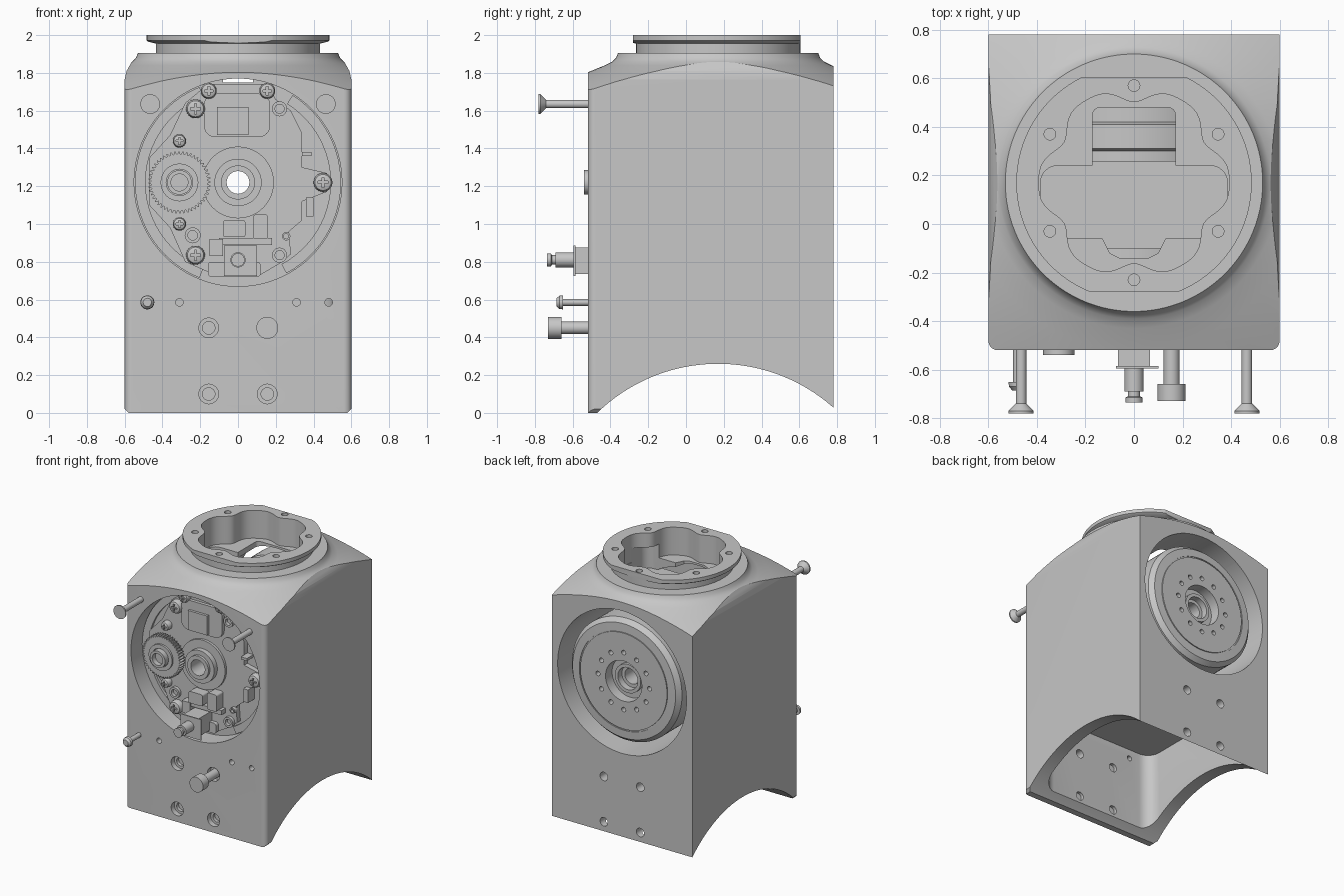
import bpy, bmesh
from math import sin, cos, pi, radians

old = bpy.data.objects.get("Cube")
if old:
    bpy.data.objects.remove(old)

metal = bpy.data.materials.new("grey metal")
metal.use_nodes = True
GREY = (0.57, 0.57, 0.57, 1)
metal.diffuse_color = GREY
metal.node_tree.nodes["Principled BSDF"].inputs["Base Color"].default_value = GREY

AX = 0.17            # y of the neck axis
HUB = 1.22           # z of the drive axis
parts = []


def place(axis, u, v, h):
    return {"X": (h, u, v), "Y": (u, h, v), "Z": (u, v, h)}[axis]


def skin(name, rings, tube=False):
    """Join equal-length point rings into a closed solid."""
    bm = bmesh.new()
    loops = [[bm.verts.new(p) for p in ring] for ring in rings]
    n = len(loops[0])
    pairs = list(zip(loops, loops[1:]))
    if tube:
        pairs.append((loops[-1], loops[0]))
    else:
        bm.faces.new(loops[0])
        bm.faces.new(loops[-1])
    for a, b in pairs:
        for i in range(n):
            j = (i + 1) % n
            bm.faces.new((a[i], a[j], b[j], b[i]))
    bmesh.ops.recalc_face_normals(bm, faces=bm.faces)
    mesh = bpy.data.meshes.new(name)
    bm.to_mesh(mesh)
    bm.free()
    mesh.materials.append(metal)
    ob = bpy.data.objects.new(name, mesh)
    bpy.context.collection.objects.link(ob)
    parts.append(ob)
    return ob


def lathe(name, profile, axis="Y", at=(0, 0), seg=32, tube=False):
    """Spin (radius, height) points round an axis."""
    return skin(name, [[place(axis, at[0] + r * cos(2 * pi * i / seg),
                              at[1] + r * sin(2 * pi * i / seg), h)
                        for i in range(seg)] for r, h in profile], tube)


def rod(name, x, z, r, y0, y1, seg=32):
    return lathe(name, [(r, y0), (r, y1)], "Y", (x, z), seg)


def prism(name, outline, lo, hi, axis="Y"):
    return skin(name, [[place(axis, u, v, h) for u, v in outline] for h in (lo, hi)])


def rounded(u0, u1, v0, v1, r, r_top=None, n=8):
    """Rectangle outline with rounded corners."""
    t = r if r_top is None else r_top
    corners = [(u1 - t, v1 - t, t, 0), (u0 + t, v1 - t, t, 1),
               (u0 + r, v0 + r, r, 2), (u1 - r, v0 + r, r, 3)]
    out = []
    for u, v, rad, q in corners:
        steps = n if rad else 0
        for i in range(steps + 1):
            a = (q + i / max(steps, 1)) * pi / 2
            out.append((u + rad * cos(a), v + rad * sin(a)))
    return out


def block(name, u0, u1, v0, v1, lo, hi, r=0.0, axis="Y"):
    return prism(name, rounded(u0, u1, v0, v1, r), lo, hi, axis)


def boolean(target, tools, op="DIFFERENCE"):
    """Apply booleans and remove the tools."""
    bpy.context.view_layer.objects.active = target
    for tool in tools:
        mod = target.modifiers.new("cut", "BOOLEAN")
        mod.operation, mod.object, mod.solver = op, tool, "EXACT"
        bpy.ops.object.modifier_apply(modifier=mod.name)
        parts.remove(tool)
        bpy.data.objects.remove(tool)
    return target


def screw(name, x, z, r, y):
    """Domed screw with a cross slot, facing the front."""
    head = lathe(name, [(r, y + 0.06), (r, y + 0.02), (r * 0.85, y + 0.006), (r * 0.5, y)], "Y", (x, z), 24)
    a, b = r * 0.55, r * 0.13
    boolean(head, [block("slot", x - a, x + a, z - b, z + b, y - 0.1, y + 0.015),
                   block("slot", x - b, x + b, z - a, z + a, y - 0.1, y + 0.015)])


# Housing: column with a spun crown, arched foot, drive bore and lower pocket
housing = prism("housing", rounded(-0.6, 0.6, -0.52, 0.78, 0.04, 0), 0, 1.95, "Z")
crown = lathe("crown", [(1.1, -0.1), (1.1, 1.61), (0.914, 1.705), (0.8, 1.757), (0.69, 1.803),
                        (0.6, 1.84), (0.56, 1.86), (0.54, 1.88), (0.53, 1.905)], "Z", (0, AX), 128)
boolean(housing, [crown], "INTERSECT")
lobes = []
for i in range(144):
    a = 2 * pi * i / 144
    r = 0.392 - 0.06 * (0.5 + 0.5 * cos(6 * (a - pi / 6))) ** 2
    lobes.append((r * cos(a), AX + r * sin(a)))
cuts = [lathe("arch", [(0.918, -1), (0.918, 1)], "X", (AX, -0.658), 160),
        rod("bore", 0, HUB, 0.55, -0.6, 0.9, 96),
        block("pocket", -0.5, 0.5, -0.42, 0.69, -0.1, 0.655, 0.1, "Z"),
        prism("well", lobes, 1.785, 2.1, "Z"),
        block("slot", -0.385, 0.385, -0.06, 0.24, 1.5, 1.9, 0.07, "Z"),
        block("slot", -0.17, 0.17, 0.15, 0.48, 1.5, 1.9, 0.03, "Z"),
        prism("slot", [(-0.16, 0), (-0.1, -0.12), (-0.06, -0.14), (0.06, -0.14), (0.1, -0.12), (0.16, 0)],
              1.5, 1.9, "Z")]
for s in (-1, 1):
    # Trimmed foot corners and softened upper side edges
    cuts += [prism("foot_trim", [(s * 0.57, -0.01), (s * 0.62, -0.01), (s * 0.62, 0.04)], -0.7, 0.9),
             prism("edge_trim", [(s * 0.601, 1.76), (s * 0.59, 1.81), (s * 0.562, 1.86), (s * 0.65, 1.9)],
                   -0.7, 0.9)]
    for z in (0.1, 0.45):
        cuts += [rod("hole", s * 0.155, z, 0.033, -0.7, 0.9),
                 rod("counterbore", s * 0.155, z, 0.052, -0.7, -0.48)]
for x in (-0.31, 0.31, 0.48):
    cuts.append(rod("hole", x, 0.585, 0.02, -0.7, -0.3))
boolean(housing, cuts)
for x, z in ((-0.155, 0.1), (0.155, 0.1), (-0.155, 0.45)):
    rod("hole_plug", x, z, 0.034, -0.455, -0.445)

# Neck with a flanged mounting ring, flat at front and back
neck = lathe("neck_ring", [(0.435, 1.89), (0.435, 1.955), (0.475, 1.965), (0.485, 1.972), (0.485, 2.0)],
             "Z", (0, AX), 96)
boolean(neck, [block("flats", -0.6, 0.6, -0.28, 0.605, 1.8, 2.1, 0, "Z")], "INTERSECT")
cuts = [prism("well", lobes, 1.7, 2.1, "Z")]
for i in range(6):
    a = pi / 6 + i * pi / 3
    cuts.append(lathe("bolt_hole", [(0.024, 1.91), (0.024, 2.1)], "Z",
                      (0.4 * cos(a), AX + 0.4 * sin(a)), 20))
boolean(neck, cuts)

# Drive: motor body and rear output disc round a hollow shaft
drive = lathe("motor_and_output_disc",
              [(0.06, -0.44), (0.06, 0.66), (0.085, 0.66), (0.085, 0.71), (0.11, 0.71), (0.11, 0.68),
               (0.155, 0.68), (0.155, 0.76), (0.37, 0.76), (0.37, 0.752), (0.38, 0.752), (0.38, 0.758),
               (0.44, 0.755), (0.47, 0.72), (0.47, 0.52), (0.43, 0.5), (0.43, 0.42), (0.46, 0.41),
               (0.46, 0.31), (0.43, 0.3), (0.43, -0.3), (0.12, -0.35), (0.12, -0.44)], "Y", (0, HUB), 96, True)
boolean(drive, [rod("bolt_hole", 0.22 * cos(i * pi / 6), HUB + 0.22 * sin(i * pi / 6), 0.018, 0.7, 0.8, 16)
                for i in range(12)])
block("upper_deck", -0.39, 0.39, -0.1, 0.26, 1.62, 1.69, 0.05, "Z")

# Front base disc and cover plate
base = lathe("base_disc", [(0.07, -0.37), (0.55, -0.37), (0.55, -0.31), (0.07, -0.31)], "Y", (0, HUB), 96, True)
boolean(base, [block("notch", -0.08, 0.08, 1.75, 1.9, -0.5, -0.2)])
cover = prism("cover_plate", [(-0.16, 1.74), (0.16, 1.74), (0.2, 1.66), (0.28, 1.6), (0.34, 1.48),
                              (0.34, 1.3), (0.47, 1.27), (0.47, 1.17), (0.34, 1.12), (0.34, 1.02),
                              (0.27, 0.96), (0.28, 0.84), (0.22, 0.79), (0.1, 0.72), (-0.1, 0.72),
                              (-0.28, 0.8), (-0.36, 0.98), (-0.47, 1.1), (-0.47, 1.35),
                              (-0.36, 1.47), (-0.28, 1.64)], -0.41, -0.36)
boolean(cover, [rod("opening", 0, HUB, 0.1, -0.6, -0.2)])
lathe("hub_boss", [(0.1, -0.38), (0.19, -0.38), (0.19, -0.43), (0.1, -0.43)], "Y", (0, HUB), 48, True)
lathe("hub_ring", [(0.06, -0.38), (0.125, -0.38), (0.125, -0.47), (0.09, -0.47), (0.09, -0.49), (0.06, -0.49)],
      "Y", (0, HUB), 48, True)
for side, a0, a1 in (("left", 112, 248), ("right", -62, 58)):
    arc = [radians(a0 + (a1 - a0) * i / 24) for i in range(25)]
    prism(side + "_rim_rail", [(0.545 * cos(a), HUB + 0.545 * sin(a)) for a in arc] +
          [(0.49 * cos(a), HUB + 0.49 * sin(a)) for a in reversed(arc)], -0.39, -0.36)

# Gear on its shaft
GX = -0.31
prism("gear", [((0.165 if i % 4 < 2 else 0.15) * cos(2 * pi * i / 192) + GX,
                (0.165 if i % 4 < 2 else 0.15) * sin(2 * pi * i / 192) + HUB) for i in range(192)], -0.49, -0.44)
rod("gear_carrier", GX, HUB, 0.13, -0.46, -0.38)
lathe("gear_collar", [(0.07, -0.48), (0.1, -0.48), (0.1, -0.505), (0.07, -0.505)], "Y", (GX, HUB), 32, True)
lathe("gear_shaft", [(0.065, -0.4), (0.065, -0.54), (0.045, -0.54), (0.045, -0.5)], "Y", (GX, HUB))

# Plate screws and standoffs
for x, z, r in ((-0.225, 1.61, 0.05), (-0.155, 1.705, 0.042), (0.155, 1.705, 0.042), (-0.31, 1.44, 0.035),
                (-0.31, 1.0, 0.035), (-0.225, 0.835, 0.05), (0.45, HUB, 0.05)):
    screw("plate_screw", x, z, r, -0.46)
for x, z, r in ((0.22, 1.61, 0.04), (0.22, 0.835, 0.04), (0.255, 0.935, 0.022), (-0.24, 0.94, 0.042)):
    lathe("standoff", [(r * 0.6, -0.4), (r, -0.4), (r, -0.435), (r * 0.6, -0.435)], "Y", (x, z), 24, True)

# Small electronics
block("sensor_board", -0.18, 0.17, 1.46, 1.69, -0.435, -0.4, 0.06)
block("sensor_chip", -0.11, 0.055, 1.47, 1.62, -0.455, -0.42)
block("left_relay", -0.08, 0.04, 0.93, 1.02, -0.49, -0.4, 0.015)
block("right_relay", 0.08, 0.16, 0.92, 1.05, -0.49, -0.4, 0.015)
block("relay_base", -0.1, 0.18, 0.89, 0.925, -0.46, -0.4)
block("small_plug", -0.15, -0.08, 0.83, 0.92, -0.47, -0.4)
block("cable_clip", -0.16, 0.12, 0.72, 0.8, -0.44, -0.4, 0.02)
block("upper_side_clip", 0.34, 0.39, 1.36, 1.38, -0.45, -0.36)
block("lower_side_clip", 0.36, 0.4, 1.04, 1.14, -0.45, -0.36)

# Connector with stepped pin
block("connector_body", -0.065, 0.065, 0.735, 0.875, -0.585, -0.38)
block("connector_flange", -0.075, 0.1, 0.725, 0.885, -0.595, -0.585)
lathe("connector_pin", [(0.04, -0.58), (0.04, -0.69), (0.025, -0.69), (0.025, -0.71), (0.035, -0.715), (0.035, -0.735)],
      "Y", (0, 0.81))

# Loose housing screws standing out of the front
for x in (-0.465, 0.465):
    lathe("countersunk_screw", [(0.022, -0.45), (0.022, -0.74), (0.052, -0.77), (0.052, -0.78)], "Y", (x, 1.635))
lathe("button_screw", [(0.018, -0.5), (0.018, -0.65), (0.037, -0.65), (0.035, -0.67), (0.022, -0.685)],
      "Y", (-0.48, 0.585))
lathe("cap_screw", [(0.033, -0.48), (0.033, -0.66), (0.058, -0.66), (0.058, -0.73)], "Y", (0.155, 0.45))

# Smooth curved surfaces, keep edges sharp
bpy.ops.object.select_all(action="DESELECT")
for ob in parts:
    ob.select_set(True)
bpy.context.view_layer.objects.active = housing
bpy.ops.object.shade_smooth_by_angle(angle=radians(30))
